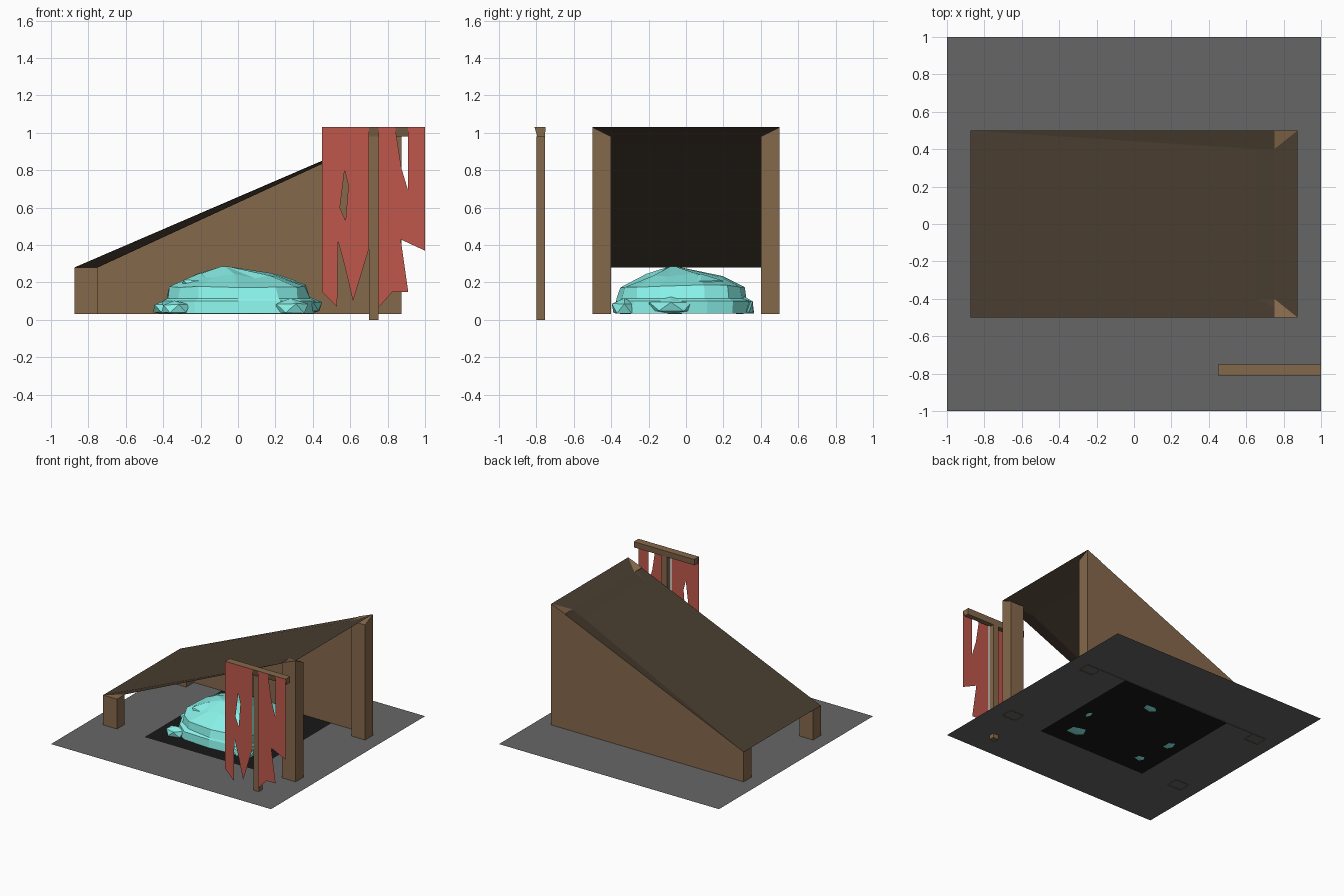
import bpy, bmesh, math, random
from mathutils import Vector

if "Cube" in bpy.data.objects:
    bpy.data.objects.remove(bpy.data.objects["Cube"])

random.seed(4)


def mat(name, r, g, b):
    m = bpy.data.materials.new(name)
    m.diffuse_color = (*[(c / 255) ** 2.2 for c in (r, g, b)], 1)
    m.use_nodes = True
    m.node_tree.nodes["Principled BSDF"].inputs["Base Color"].default_value = m.diffuse_color
    return m


WOOD = mat("wood", 132, 104, 76)
ROOF = mat("dark_wood", 75, 64, 52)
CLOTH = mat("red_cloth", 190, 88, 76)
STONE = mat("ground_grey", 102, 102, 102)
BLACK = mat("black", 30, 30, 30)
CYAN = mat("cyan", 138, 245, 236)


def add(name, bm, m):
    me = bpy.data.meshes.new(name)
    bm.to_mesh(me)
    bm.free()
    me.materials.append(m)
    ob = bpy.data.objects.new(name, me)
    bpy.context.collection.objects.link(ob)
    return ob


def loft(name, rings, m, cap_bottom=True, cap_top=True):
    """Skin a stack of equal-length vertex rings."""
    bm = bmesh.new()
    vs = [[bm.verts.new(p) for p in r] for r in rings]
    n = len(vs[0])
    for a, b in zip(vs, vs[1:]):
        for i in range(n):
            j = (i + 1) % n
            bm.faces.new((a[i], a[j], b[j], b[i]))
    if cap_bottom:
        bm.faces.new(vs[0][::-1])
    if cap_top:
        bm.faces.new(vs[-1])
    bmesh.ops.recalc_face_normals(bm, faces=bm.faces)
    return add(name, bm, m)


def rect(x0, x1, y0, y1, z0, z1):
    """Rectangle whose height goes from z0 at x0 to z1 at x1."""
    return [(x0, y0, z0), (x1, y0, z1), (x1, y1, z1), (x0, y1, z0)]


def fill(name, outlines, y, m):
    """Flat sheet in the xz plane; later outlines are holes."""
    bm = bmesh.new()
    edges = []
    for pts in outlines:
        v = [bm.verts.new((x, y, z)) for x, z in pts]
        edges += [bm.edges.new((v[i - 1], v[i])) for i in range(len(v))]
    bmesh.ops.triangle_fill(bm, use_beauty=True, edges=edges, normal=(0, -1, 0))
    bmesh.ops.dissolve_limit(bm, angle_limit=0.01, verts=bm.verts, edges=bm.edges)
    return add(name, bm, m)


# ground: square frame around a black pit floor
G = 0.035
loft("ground", [rect(-1, 1, -1, 1, G, G), rect(-.5, .5, -.5, .5, G, G)],
     STONE, False, False)
bm = bmesh.new()
bm.faces.new([bm.verts.new(p) for p in rect(-.5, .5, -.5, .5, G, G)])
add("pit_floor", bm, BLACK)

# sloped roof: underside is inset from the top
loft("roof", [rect(-.75, .75, -.4, .4, .28, .98),
              rect(-.875, .875, -.5, .5, .28, 1.03)], ROOF)

# four corner legs, mitred into the roof
for sx in (-1, 1):
    for sy in (-1, 1):
        xy = [(.875, .5), (.75, .5), (.75, .4), (.875, .4)]
        tops = [1.03, .98, .98, .98] if sx > 0 else [.28] * 4
        loft("leg", [[(sx * x, sy * y, .03) for x, y in xy],
                     [(sx * x, sy * y, z) for (x, y), z in zip(xy, tops)]],
             WOOD, cap_bottom=False)

# back wall
fill("back_wall", [[(-.875, .03), (.875, .03), (.875, 1.03), (-.875, .28)]], .5, WOOD)

# banner post and crossbar
loft("banner_post", [rect(.70, .75, -.80, -.755, 0, 0),
                     rect(.70, .75, -.80, -.755, .98, .98)], WOOD)
loft("banner_crossbar", [rect(.45, 1, -.795, -.755, .98, .98),
                         rect(.45, 1, -.81, -.75, 1.03, 1.03)], WOOD)

# torn cloth on either side of the post
fill("torn_cloth_left", [
    [(.45, 1.03), (.70, 1.03), (.70, .38), (.615, .10), (.57, .29), (.535, .42),
     (.53, .07), (.45, .15)],
    [(.57, .80), (.59, .72), (.575, .53), (.545, .60)]], -.811, CLOTH)
fill("torn_cloth_right", [
    [(.75, 1.03), (.84, 1.03), (.874, .81), (.91, .69), (.91, 1.03), (1, 1.03),
     (1, .37), (.87, .43), (.91, .15), (.826, .15), (.75, .065)]], -.811, CLOTH)

# crystal mound: faceted stacked rings with two ridges
N = 14


def ring(rx, ry, z, jit, cx=0.0, cy=0.0, jz=0.0):
    out = []
    for i in range(N):
        a = 2 * math.pi * (i + .5) / N
        c, s = math.cos(a), math.sin(a)
        k = 1 + random.uniform(-jit, jit)
        out.append((cx + k * rx * math.copysign(abs(c) ** .7, c),
                    cy + k * ry * math.copysign(abs(s) ** .7, s),
                    z + random.uniform(-jz, jz)))
    return out


loft("crystal_mound", [
    ring(.41, .37, G, .03, 0, -.015), ring(.41, .37, .10, .03, 0, -.015),
    ring(.385, .345, .115, .02, 0, -.02), ring(.37, .335, .18, .02, 0, -.02, .008),
    ring(.21, .20, .235, .08, -.02, -.02, .015),
    ring(.02, .02, .285, 0, -.07, -.07)], CYAN, cap_bottom=False)


def chunk(x, y, z, rx, ry, rz):
    bm = bmesh.new()
    bmesh.ops.create_icosphere(bm, subdivisions=1, radius=1)
    for v in bm.verts:
        k = random.uniform(.85, 1.0)
        v.co = Vector((x + v.co.x * rx * k, y + v.co.y * ry * k,
                       max(.03, z + v.co.z * rz * k)))
    add("crystal_chunk", bm, CYAN)


# loose chunks around the rim and the second ridge
for c in [(-.39, -.05, .06, .08, .12, .05), (.38, -.08, .07, .08, .14, .055),
          (.28, -.33, .06, .11, .08, .06), (-.34, -.33, .06, .09, .07, .05),
          (.08, .29, .07, .15, .09, .07), (.2, .08, .17, .13, .14, .09),
          (-.2, -.1, .18, .13, .15, .075)]:
    chunk(*c)
